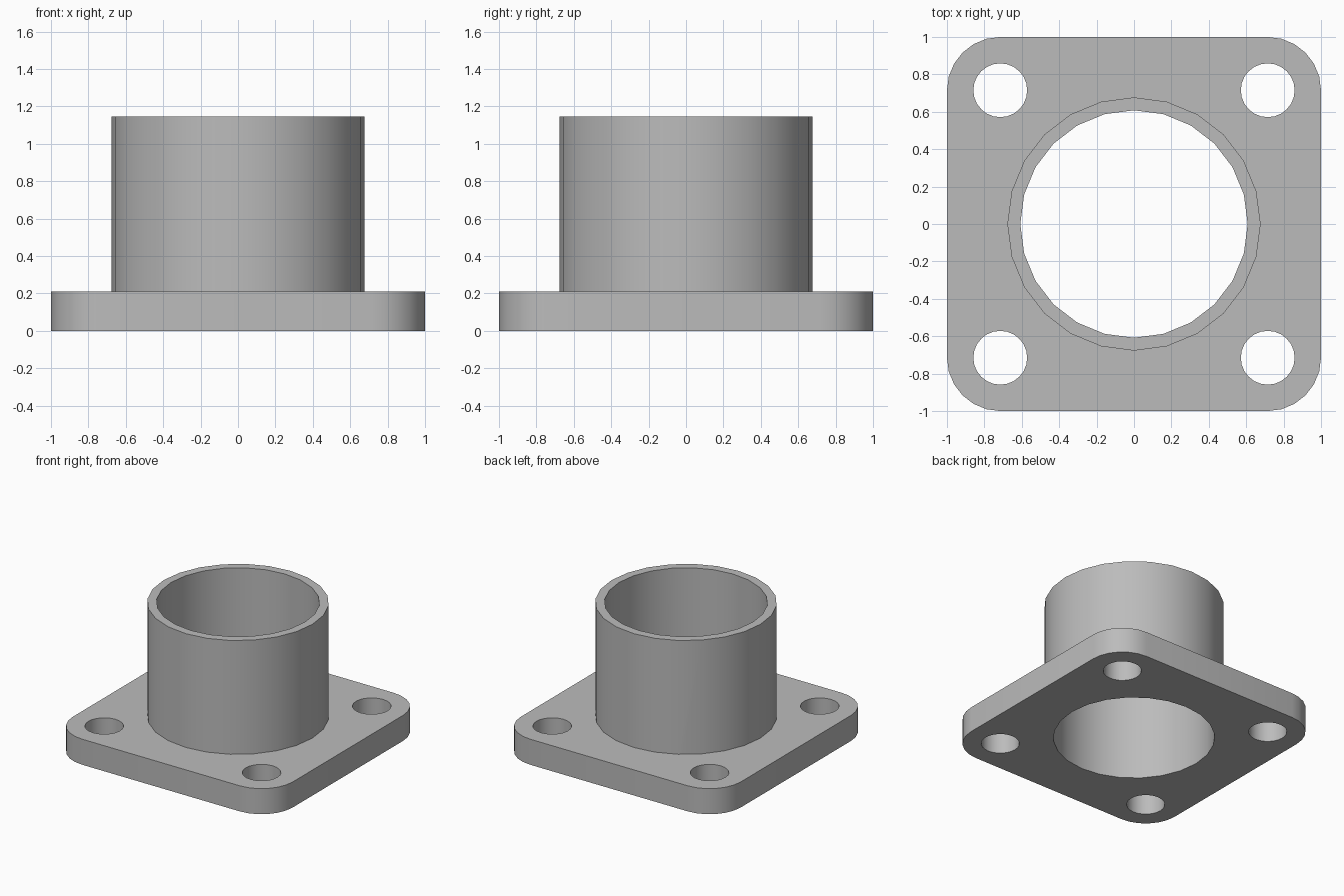
import bpy, bmesh
from math import cos, sin, pi, radians

cube = bpy.data.objects.get("Cube")
if cube:
    bpy.data.objects.remove(cube, do_unlink=True)

FLANGE_TOP, PIPE_TOP = 0.21, 1.145
OUTER_R, BORE_R = 0.677, 0.608
HOLE_POS, HOLE_R = 0.715, 0.144
CORNER_R = 1 - HOLE_POS

grey = bpy.data.materials.new("metal_grey")
grey.use_nodes = True
colour = (0.5, 0.5, 0.5, 1)
grey.diffuse_color = colour
grey.node_tree.nodes["Principled BSDF"].inputs["Base Color"].default_value = colour


def arc(cx, cy, r, start, sweep, steps):
    """Points along an arc, end point included."""
    angles = [start + sweep * i / steps for i in range(steps + 1)]
    return [(cx + r * cos(a), cy + r * sin(a)) for a in angles]


def prism(name, outline, z0, z1):
    """Extrude a flat outline into a closed solid."""
    bm = bmesh.new()
    face = bm.faces.new([bm.verts.new((x, y, z0)) for x, y in outline])
    top = bmesh.ops.extrude_face_region(bm, geom=[face])["geom"]
    verts = [g for g in top if isinstance(g, bmesh.types.BMVert)]
    bmesh.ops.translate(bm, verts=verts, vec=(0, 0, z1 - z0))
    bmesh.ops.recalc_face_normals(bm, faces=bm.faces[:])
    mesh = bpy.data.meshes.new(name)
    bm.to_mesh(mesh)
    bm.free()
    mesh.materials.append(grey)
    obj = bpy.data.objects.new(name, mesh)
    bpy.context.collection.objects.link(obj)
    return obj


def cylinder(name, x, y, r, z0, z1, sides=24):
    return prism(name, arc(x, y, r, 0, 2 * pi, sides)[:-1], z0, z1)


def combine(target, tool, operation):
    """Apply a boolean and discard the tool."""
    mod = target.modifiers.new(tool.name, "BOOLEAN")
    mod.operation, mod.object, mod.solver = operation, tool, "EXACT"
    bpy.context.view_layer.objects.active = target
    bpy.ops.object.modifier_apply(modifier=mod.name)
    bpy.data.objects.remove(tool, do_unlink=True)


# Square base plate with rounded corners
outline = []
for i, (sx, sy) in enumerate([(1, 1), (-1, 1), (-1, -1), (1, -1)]):
    outline += arc(sx * HOLE_POS, sy * HOLE_POS, CORNER_R, i * pi / 2, pi / 2, 6)
body = prism("flanged_pipe", outline, 0, FLANGE_TOP)

# Pipe rising from the plate, then the bore through both
combine(body, cylinder("pipe", 0, 0, OUTER_R, FLANGE_TOP / 2, PIPE_TOP), "UNION")
combine(body, cylinder("bore", 0, 0, BORE_R, -1, 2), "DIFFERENCE")

# Four bolt holes
for sx in (-1, 1):
    for sy in (-1, 1):
        hole = cylinder("bolt_hole", sx * HOLE_POS, sy * HOLE_POS, HOLE_R, -1, 1)
        combine(body, hole, "DIFFERENCE")

# Smooth curved walls, crisp rims
bpy.ops.object.select_all(action="DESELECT")
body.select_set(True)
bpy.context.view_layer.objects.active = body
bpy.ops.object.shade_smooth_by_angle(angle=radians(30))
